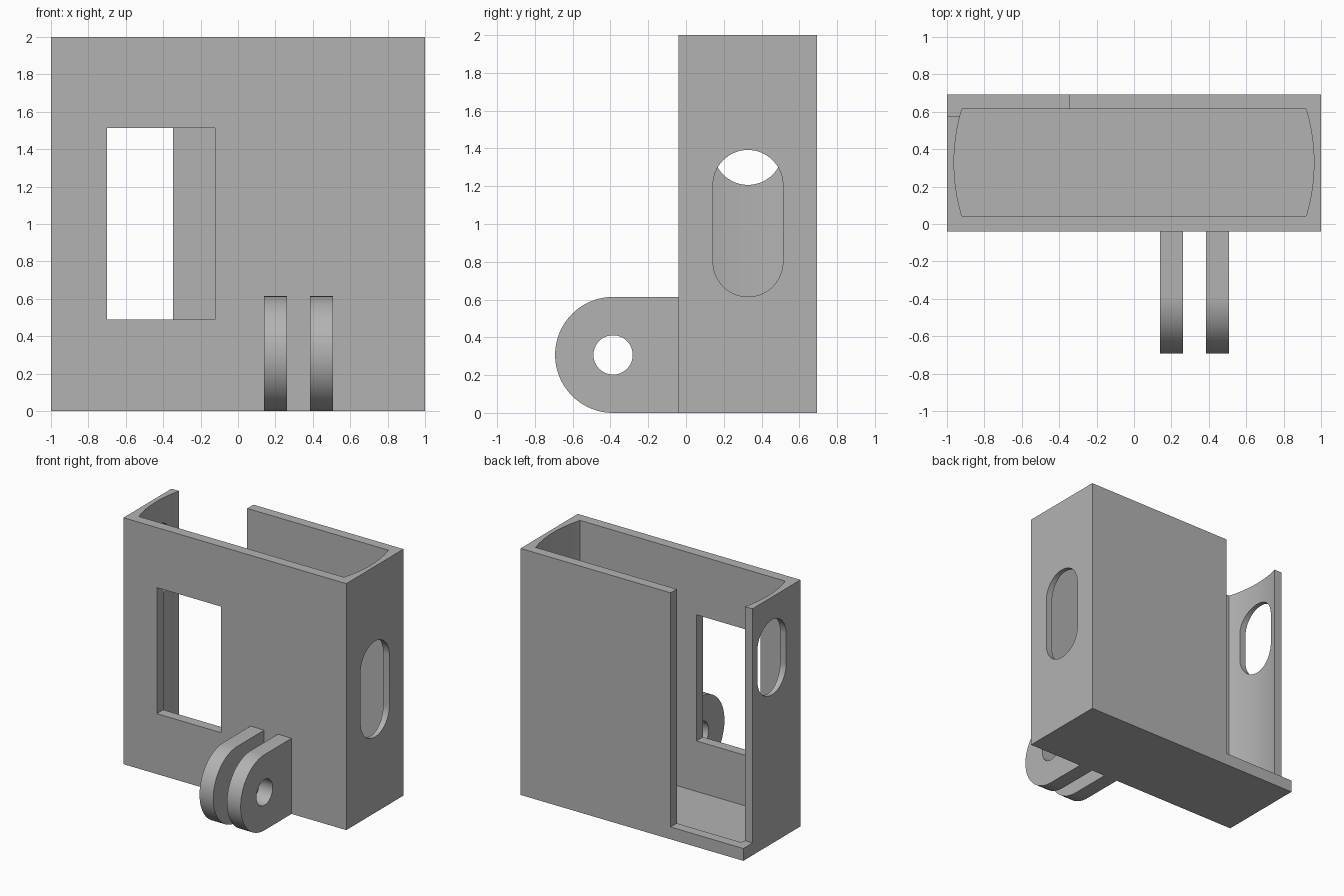
import bpy
import math

if "Cube" in bpy.data.objects:
    bpy.data.objects.remove(bpy.data.objects["Cube"], do_unlink=True)

grey = bpy.data.materials.new("plain grey")
grey.use_nodes = True
COLOUR = (0.45, 0.45, 0.45, 1)
grey.diffuse_color = COLOUR
grey.node_tree.nodes["Principled BSDF"].inputs["Base Color"].default_value = COLOUR


def prism(name, profile, low, high, axis):
    """Extrude a closed profile along x (profile is y, z) or z (profile is x, y)."""
    def place(p, h):
        return (h, *p) if axis == "x" else (*p, h)
    n = len(profile)
    verts = [place(p, h) for h in (low, high) for p in profile]
    faces = [list(range(n))[::-1], list(range(n, 2 * n))]
    faces += [[i, (i + 1) % n, n + (i + 1) % n, n + i] for i in range(n)]
    mesh = bpy.data.meshes.new(name)
    mesh.from_pydata(verts, [], faces)
    mesh.materials.append(grey)
    obj = bpy.data.objects.new(name, mesh)
    bpy.context.collection.objects.link(obj)
    return obj


def block(name, x, y, z):
    corners = [(x[0], y[0]), (x[1], y[0]), (x[1], y[1]), (x[0], y[1])]
    return prism(name, corners, z[0], z[1], "z")


def arc(cx, cy, r, start, end, steps):
    angles = [math.radians(start + (end - start) * i / steps) for i in range(steps + 1)]
    return [(cx + r * math.cos(a), cy + r * math.sin(a)) for a in angles]


def slot(name, y, low, high, r, x0, x1):
    outline = arc(y, high, r, 0, 180, 32) + arc(y, low, r, 180, 360, 32)
    return prism(name, outline, x0, x1, "x")


def cut(obj, cutters):
    bpy.context.view_layer.objects.active = obj
    for cutter in cutters:
        cutter.hide_render = True
        mod = obj.modifiers.new("cut", "BOOLEAN")
        mod.operation = "DIFFERENCE"
        mod.solver = "EXACT"
        mod.object = cutter
        bpy.ops.object.modifier_apply(modifier=mod.name)
        bpy.data.objects.remove(cutter, do_unlink=True)


def smooth(obj):
    bpy.ops.object.select_all(action="DESELECT")
    obj.select_set(True)
    bpy.context.view_layer.objects.active = obj
    bpy.ops.object.shade_smooth_by_angle(angle=math.radians(25))


# Open-topped case
FRONT, BACK = -0.04, 0.693
MID = 0.328
case = block("case", (-1, 1), (FRONT, BACK), (0, 2))

# Cavity with bowed ends
half, bow = 0.286, 0.042
radius = (half ** 2 + bow ** 2) / (2 * bow)
sweep = math.degrees(math.asin(half / radius))
centre = 0.962 - radius
pocket = arc(centre, MID, radius, -sweep, sweep, 24)
pocket += arc(-centre, MID, radius, 180 - sweep, 180 + sweep, 24)

cut(case, [
    prism("cavity_cutter", pocket, 0.08, 2.2, "z"),
    block("back_corner_cutter", (-1.2, -0.347), (0.575, 0.9), (0.1, 2.2)),
    block("front_window_cutter", (-0.7, -0.123), (-0.2, 0.2), (0.49, 1.513)),
    slot("left_slot_cutter", MID, 0.8, 1.207, 0.185, 0.8, 1.2),
    slot("right_slot_cutter", MID, 1.392, 1.63, 0.185, -1.2, -0.8),
])
smooth(case)

# Pair of mounting lugs with a pin hole
R = 0.307
PIN_Y = -0.693 + R
for name, x0 in (("right_lug", 0.14), ("left_lug", 0.386)):
    outline = [(FRONT, 0)] + [(FRONT, 2 * R)] + arc(PIN_Y, R, R, 90, 270, 48)
    lug = prism(name, outline[::-1], x0, x0 + 0.123, "x")
    hole = prism("pin_cutter", arc(PIN_Y, R, 0.104, 0, 352.5, 47), x0 - 0.1, x0 + 0.3, "x")
    cut(lug, [hole])
    smooth(lug)
